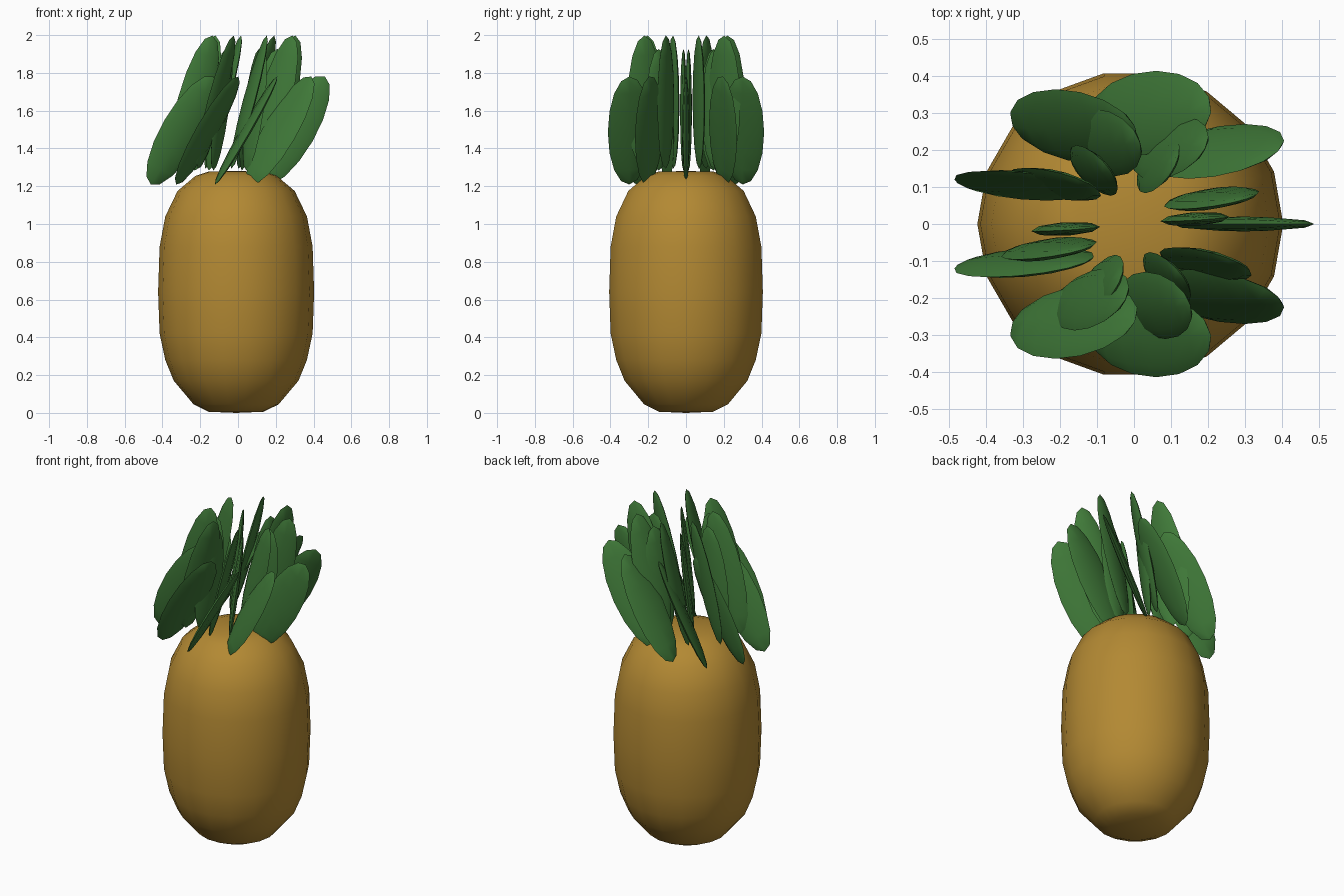
import bpy, bmesh, math
from mathutils import Matrix

if "Cube" in bpy.data.objects:
    bpy.data.objects.remove(bpy.data.objects["Cube"])

CX = -0.01  # crown and fruit axis


def material(name, rgb):
    m = bpy.data.materials.new(name)
    m.diffuse_color = (*rgb, 1)
    m.use_nodes = True
    m.node_tree.nodes["Principled BSDF"].inputs["Base Color"].default_value = m.diffuse_color
    return m


def finish(bm, name, mat, angle):
    bmesh.ops.recalc_face_normals(bm, faces=bm.faces)
    me = bpy.data.meshes.new(name)
    bm.to_mesh(me)
    bm.free()
    ob = bpy.data.objects.new(name, me)
    bpy.context.collection.objects.link(ob)
    me.materials.append(mat)
    bpy.ops.object.select_all(action='DESELECT')
    ob.select_set(True)
    bpy.context.view_layer.objects.active = ob
    bpy.ops.object.shade_smooth_by_angle(angle=math.radians(angle))
    return ob


gold = material("golden_rind", (0.45, 0.25, 0.033))
green = material("leaf_green", (0.05, 0.19, 0.04))

# Fruit body: rounded barrel, 18 sides
profile = [(0.145, 0.006), (0.225, 0.045), (0.33, 0.17), (0.375, 0.28),
           (0.405, 0.42), (0.413, 0.64), (0.405, 0.88), (0.375, 1.04),
           (0.31, 1.175), (0.215, 1.255), (0.145, 1.278)]
N = 18
bm = bmesh.new()
rings = [[bm.verts.new((CX + r * math.cos(2 * math.pi * i / N),
                        r * math.sin(2 * math.pi * i / N), z))
          for i in range(N)] for r, z in profile]
for a, b in zip(rings, rings[1:]):
    for i in range(N):
        j = (i + 1) % N
        bm.faces.new((a[i], a[j], b[j], b[i]))
for ring, z in ((rings[0], 0.0), (rings[-1], 1.28)):
    pole = bm.verts.new((CX, 0, z))
    for i in range(N):
        bm.faces.new((ring[i], ring[(i + 1) % N], pole))
finish(bm, "fruit_body", gold, 50)


# Crown: rings of flattened blades turned radially, all leaning towards +x
def leaf_ring(name, count, start, radius, z, lean, size):
    for k in range(count):
        a = math.radians(start) + 2 * math.pi * k / count
        bm = bmesh.new()
        bmesh.ops.create_uvsphere(bm, u_segments=8, v_segments=8, radius=1)
        bm.transform(Matrix.Translation((CX + radius * math.cos(a),
                                         radius * math.sin(a), z))
                     @ Matrix.Rotation(math.radians(lean), 4, 'Y')
                     @ Matrix.Rotation(a, 4, 'Z')
                     @ Matrix.Diagonal((*size, 1)))
        finish(bm, f"{name}_{k + 1}", green, 40)


leaf_ring("outer_leaf", 9, 0, 0.305, 1.495, 30, (0.115, 0.02, 0.33))
leaf_ring("middle_leaf", 8, 17.2, 0.23, 1.645, 15, (0.095, 0.02, 0.365))
leaf_ring("inner_leaf", 6, 4.4, 0.175, 1.605, 8, (0.083, 0.018, 0.325))
